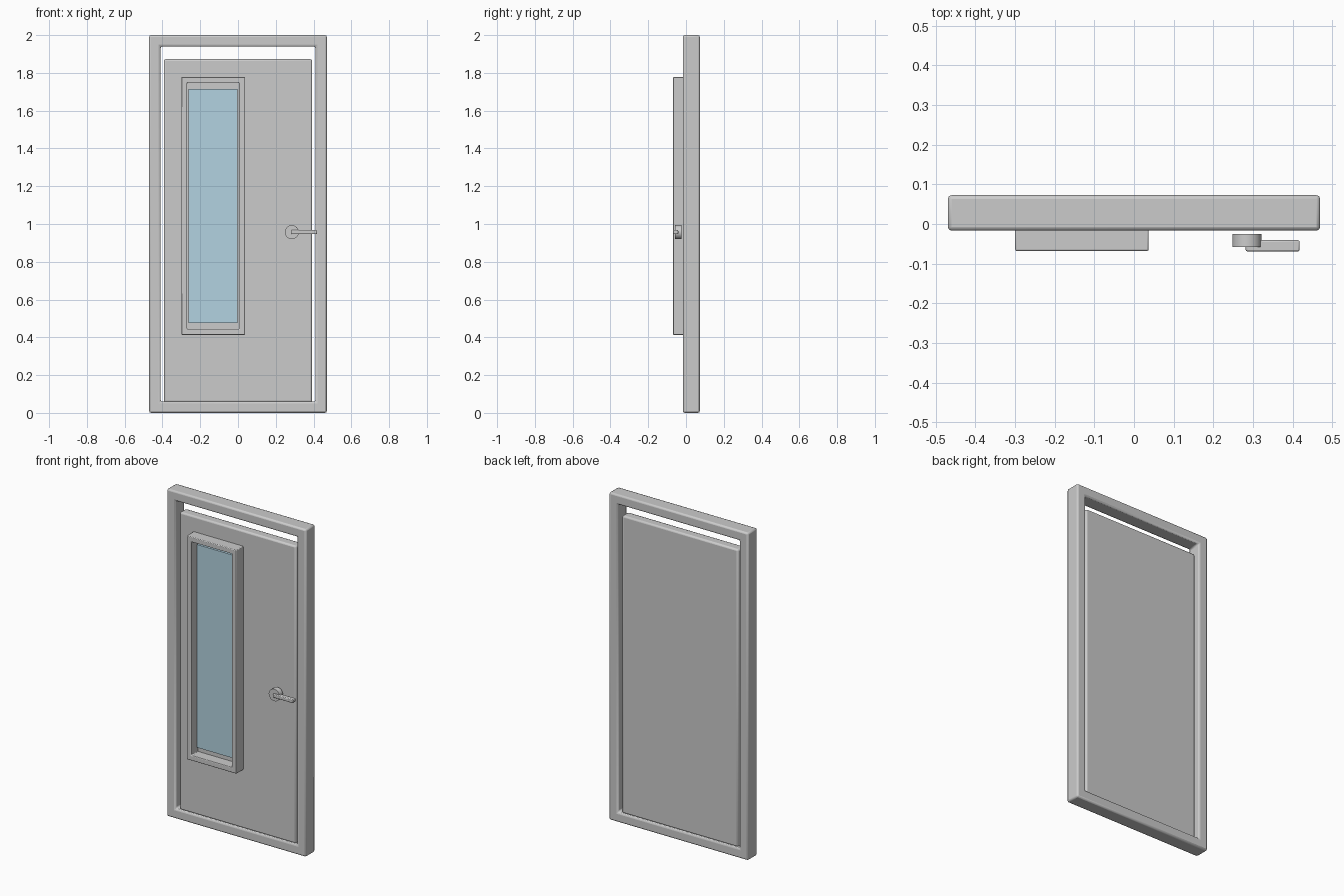
import bpy, bmesh, math
from mathutils import Matrix

if "Cube" in bpy.data.objects:
    bpy.data.objects.remove(bpy.data.objects["Cube"])


def finish(name, bm, bevel=0.0, segments=2, color=None):
    bmesh.ops.recalc_face_normals(bm, faces=bm.faces)
    mesh = bpy.data.meshes.new(name)
    bm.to_mesh(mesh)
    bm.free()
    ob = bpy.data.objects.new(name, mesh)
    bpy.context.collection.objects.link(ob)
    if bevel:
        mod = ob.modifiers.new("Bevel", 'BEVEL')
        mod.width, mod.segments = bevel, segments
        mod.limit_method = 'ANGLE'
    if color:
        mat = bpy.data.materials.new(name + "_colour")
        mat.diffuse_color = color
        mat.use_nodes = True
        mat.node_tree.nodes["Principled BSDF"].inputs["Base Color"].default_value = mat.diffuse_color
        mesh.materials.append(mat)
    bpy.ops.object.select_all(action='DESELECT')
    bpy.context.view_layer.objects.active = ob
    ob.select_set(True)
    bpy.ops.object.shade_smooth_by_angle(angle=math.radians(35))
    return ob


def box(name, x, y, z, **kw):
    """Box from (min, max) ranges."""
    bm = bmesh.new()
    bmesh.ops.create_cube(bm, size=1)
    for v in bm.verts:
        v.co = [r[0] + (c + 0.5) * (r[1] - r[0]) for c, r in zip(v.co, (x, y, z))]
    return finish(name, bm, **kw)


def ring(name, x, y, z, border, **kw):
    """Rectangular frame with an open middle."""
    bm = bmesh.new()

    def loop(inset, depth):
        x0, x1, z0, z1 = x[0] + inset, x[1] - inset, z[0] + inset, z[1] - inset
        return [bm.verts.new((a, depth, b))
                for a, b in ((x0, z0), (x1, z0), (x1, z1), (x0, z1))]

    loops = [loop(0, y[0]), loop(border, y[0]), loop(border, y[1]), loop(0, y[1])]
    for i in range(4):
        a, b = loops[i], loops[(i + 1) % 4]
        for j in range(4):
            k = (j + 1) % 4
            bm.faces.new((a[j], a[k], b[k], b[j]))
    return finish(name, bm, **kw)


# Outer door frame and door leaf
ring("door_frame", (-0.47, 0.47), (-0.017, 0.073), (0, 2), 0.06, bevel=0.01)
box("door_panel", (-0.393, 0.393), (-0.002, 0.058), (0.055, 1.873), bevel=0.01)

# Window surround and glass pane
ring("window_frame", (-0.30, 0.037), (-0.068, 0.003), (0.413, 1.779), 0.031, bevel=0.004)
box("window_glass", (-0.262, -0.002), (-0.02, 0.003), (0.476, 1.716),
    color=(0.45, 0.65, 0.75, 1))

# Handle: round rose and straight lever
bm = bmesh.new()
bmesh.ops.create_cone(bm, cap_ends=True, segments=16, radius1=0.037, radius2=0.037,
                      depth=0.033,
                      matrix=Matrix.Translation((0.285, -0.0415, 0.957))
                      @ Matrix.Rotation(math.pi / 2, 4, 'X'))
finish("handle_rose", bm, color=(0.6, 0.6, 0.6, 1))
box("handle_lever", (0.282, 0.418), (-0.069, -0.041), (0.946, 0.968),
    bevel=0.004, color=(0.6, 0.6, 0.6, 1))
